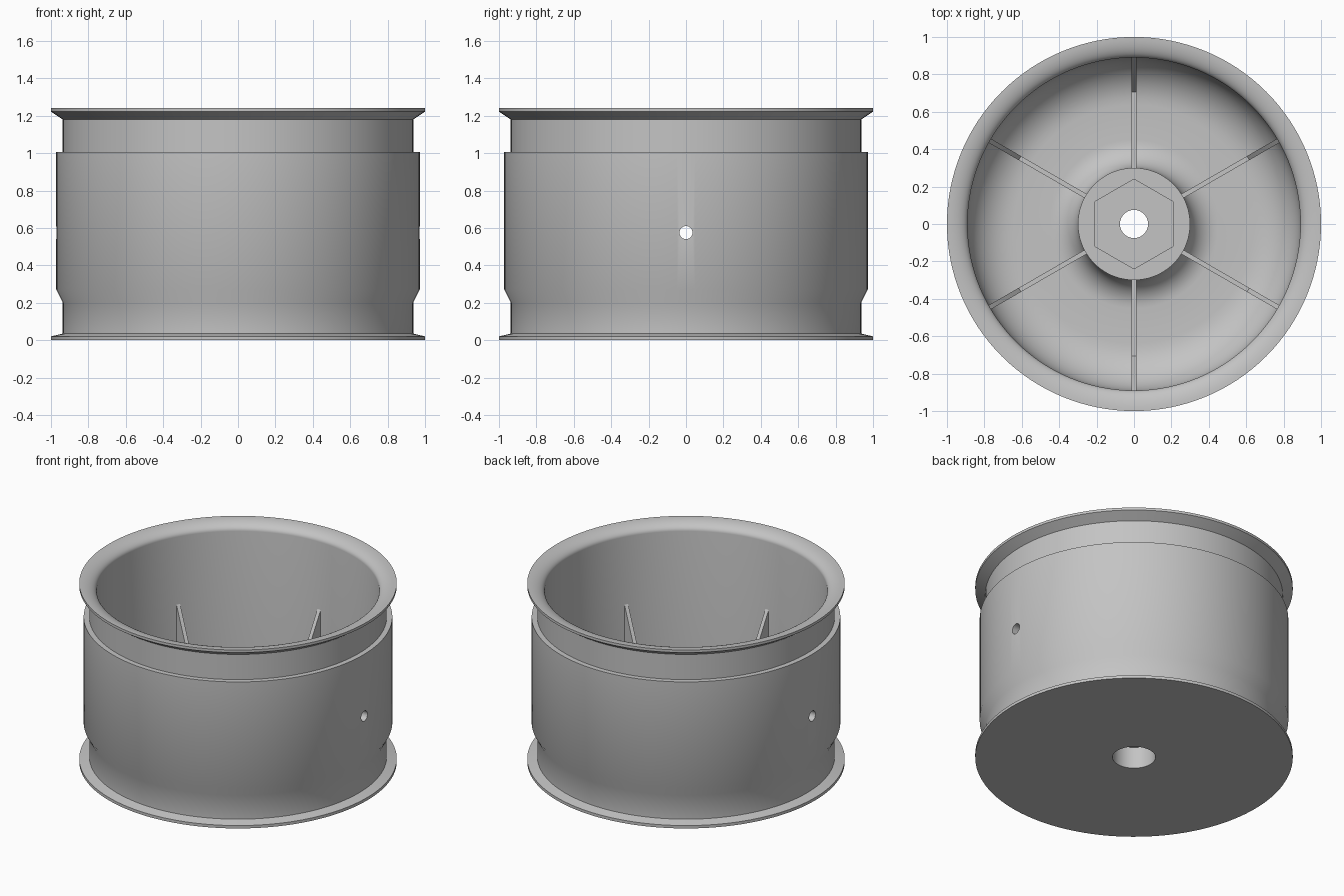
import bpy
import bmesh
from math import cos, sin, pi, radians
from mathutils import Matrix

cube = bpy.data.objects.get("Cube")
if cube:
    bpy.data.objects.remove(cube, do_unlink=True)

grey = bpy.data.materials.new("plain_grey")
grey.use_nodes = True
GREY = (0.55, 0.55, 0.55, 1)
grey.diffuse_color = GREY
grey.node_tree.nodes["Principled BSDF"].inputs["Base Color"].default_value = GREY

FLOOR, HUB_TOP, WALL_R, HUB_R = 0.10, 0.42, 0.89, 0.30


def arc(cx, cz, rx, rz, start, end, steps=10):
    """Points along an elliptical arc, angles in degrees."""
    angles = [radians(start + (end - start) * i / steps) for i in range(steps + 1)]
    return [(cx + rx * cos(a), cz + rz * sin(a)) for a in angles]


def finish(name, bm):
    bmesh.ops.recalc_face_normals(bm, faces=bm.faces)
    mesh = bpy.data.meshes.new(name)
    bm.to_mesh(mesh)
    bm.free()
    obj = bpy.data.objects.new(name, mesh)
    bpy.context.collection.objects.link(obj)
    mesh.materials.append(grey)
    return obj


def lathe(name, profile, segments=128):
    """Revolve a closed (radius, height) profile about the z axis."""
    bm = bmesh.new()
    verts = [bm.verts.new((r, 0, z)) for r, z in profile]
    edges = [bm.edges.new((v, verts[i - 1])) for i, v in enumerate(verts)]
    bmesh.ops.spin(bm, geom=verts + edges, cent=(0, 0, 0), axis=(0, 0, 1),
                   angle=2 * pi, steps=segments)
    bmesh.ops.remove_doubles(bm, verts=bm.verts, dist=1e-4)
    return finish(name, bm)


def cut(target, **cylinder):
    """Subtract a cylinder from the target."""
    bpy.ops.mesh.primitive_cylinder_add(**cylinder)
    cutter = bpy.context.object
    mod = target.modifiers.new("cut", "BOOLEAN")
    mod.operation, mod.solver, mod.object = "DIFFERENCE", "EXACT", cutter
    bpy.ops.object.select_all(action="DESELECT")
    bpy.context.view_layer.objects.active = target
    target.select_set(True)
    bpy.ops.object.modifier_apply(modifier=mod.name)
    bpy.data.objects.remove(cutter, do_unlink=True)


# Rim, floor and hub as one turned part
outside = [(0.135, 0), (1, 0), (1, 0.02), (0.937, 0.035), (0.937, 0.2),
           (0.972, 0.27), (0.972, 1.005), (0.937, 1.005), (0.937, 1.18), (1, 1.222)]
lip = arc(1, 1.185, 1 - WALL_R, 0.055, 90, 180)
bowl = arc(WALL_R - 0.25, FLOOR + 0.25, 0.25, 0.25, 0, -90)
hub_fillet = arc(HUB_R + 0.15, FLOOR + 0.15, 0.15, 0.15, 270, 180)
hub = [(HUB_R, HUB_TOP), (0.075, HUB_TOP), (0.075, 0.15), (0.135, 0.15)]
wheel = lathe("wheel_body", outside + lip + bowl + hub_fillet + hub)

# Hexagonal drive socket and the two vent holes in the wall
cut(wheel, vertices=6, radius=0.24, depth=0.34, location=(0, 0, HUB_TOP))
cut(wheel, vertices=32, radius=0.035, depth=2.4, location=(0, 0, 0.575),
    rotation=(0, pi / 2, 0))
bpy.ops.object.shade_smooth_by_angle(angle=radians(32))

# Six radial ribs, rising to the wall
rib_outline = [(0.28, 0.06), (0.91, 0.06), (0.91, 0.716), (WALL_R, 0.716),
               (0.705, 0.405), (0.28, 0.405)]
THICK = 0.025
for i in range(6):
    bm = bmesh.new()
    face = bm.faces.new([bm.verts.new((r, -THICK / 2, z)) for r, z in rib_outline])
    side = bmesh.ops.extrude_face_region(bm, geom=[face])["geom"]
    moved = [g for g in side if isinstance(g, bmesh.types.BMVert)]
    bmesh.ops.translate(bm, verts=moved, vec=(0, THICK, 0))
    bm.transform(Matrix.Rotation(radians(30 + 60 * i), 4, "Z"))
    finish(f"rib_{i + 1}", bm)
